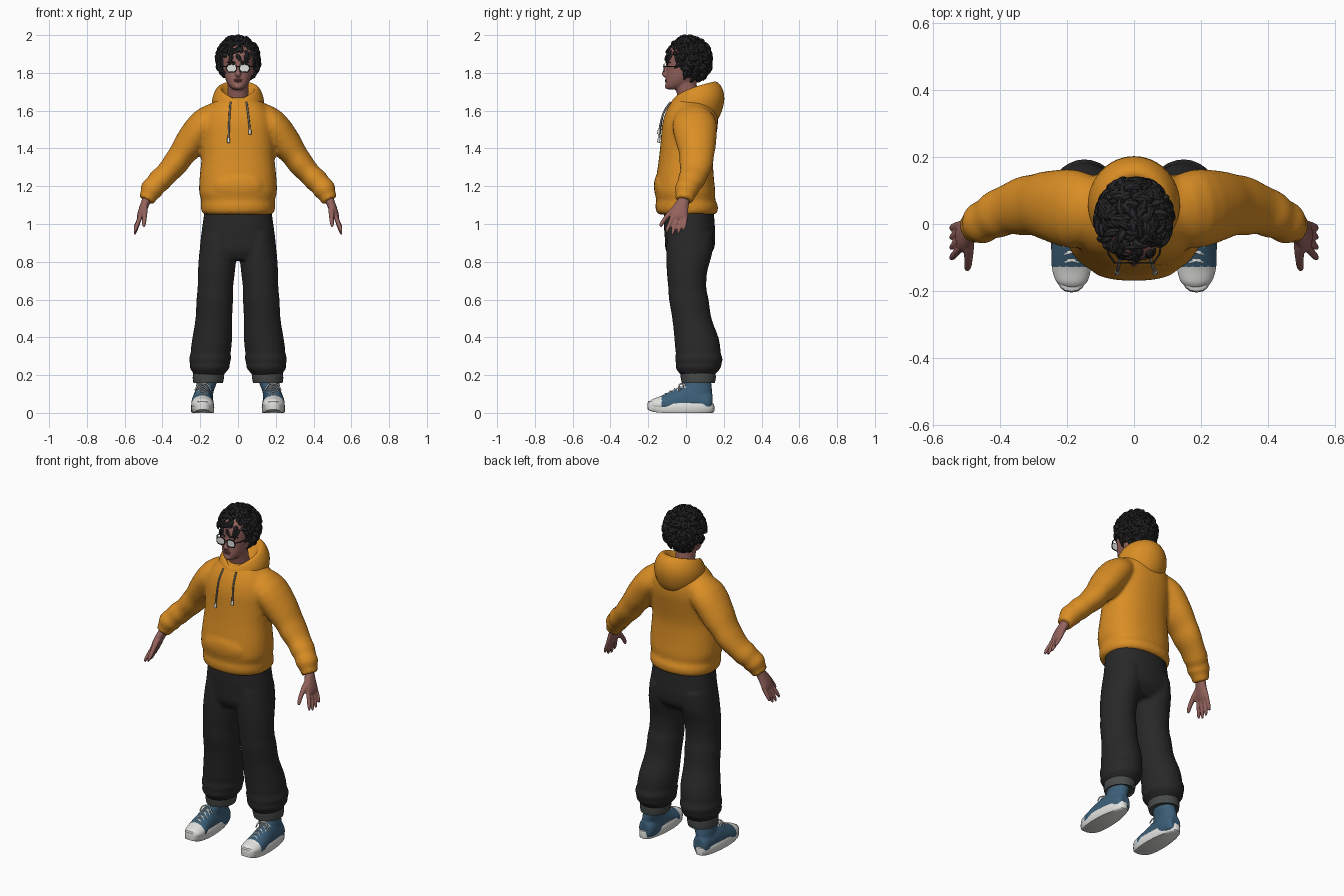
import bpy, bmesh, math, random
from mathutils import Vector as V

random.seed(4)
TAU = math.tau


def material(name, *rgb):
    m = bpy.data.materials.new(name)
    m.diffuse_color = (*rgb, 1)
    return m


ORANGE = material("orange cloth", 0.70, 0.27, 0.018)
BLACK = material("black cloth", 0.021, 0.021, 0.021)
HAIR = material("dark hair", 0.019, 0.019, 0.021)
GREY = material("grey cuff", 0.065, 0.07, 0.07)
BLUE = material("blue canvas", 0.045, 0.115, 0.19)
WHITE = material("white rubber", 0.75, 0.75, 0.73)
SKIN = material("skin", 0.30, 0.125, 0.11)
LIP = material("lips", 0.20, 0.065, 0.06)
CORD = material("cord grey", 0.25, 0.23, 0.2)


def loft(bm, rings):
    """Bridge rings of points and cap both ends."""
    vs = [[bm.verts.new(p) for p in r] for r in rings]
    n = len(vs[0])
    for a, b in zip(vs, vs[1:]):
        for i in range(n):
            bm.faces.new((a[i], a[(i + 1) % n], b[(i + 1) % n], b[i]))
    bm.faces.new(vs[0])
    bm.faces.new(vs[-1])


def refine(rows, k):
    """Catmull-Rom interpolation of the rows."""
    rows = [V(r) for r in rows]
    out = []
    for i in range(len(rows) - 1):
        a, b, c = rows[max(i - 1, 0)], rows[i], rows[i + 1]
        d = rows[min(i + 2, len(rows) - 1)]
        for j in range(k):
            t = j / k
            out.append(0.5 * (2 * b + (c - a) * t + (2 * a - 5 * b + 4 * c - d) * t * t
                              + (3 * b - a - 3 * c + d) * t ** 3))
    return out + [rows[-1]]


def tube(bm, rows, n=16, k=1, hint=(0, 1, 0), flat=False, p=1.0, mirror=False):
    """Sweep an ellipse; each row is x, y, z, side radius, radius along hint."""
    rows = refine(rows, k)
    rings = []
    for i, r in enumerate(rows):
        c = V(r[:3])
        t = V(rows[min(i + 1, len(rows) - 1)][:3]) - V(rows[max(i - 1, 0)][:3])
        t = V((0, 0, 1)) if flat else t.normalized()
        h = V(hint)
        b = (h - t * h.dot(t)).normalized()
        u = b.cross(t)
        ring = []
        for j in range(n):
            ca, sa = math.cos(TAU * j / n), math.sin(TAU * j / n)
            ring.append(c + u * r[3] * math.copysign(abs(ca) ** p, ca)
                        + b * r[4] * math.copysign(abs(sa) ** p, sa))
        rings.append(ring)
    loft(bm, rings)
    if mirror:
        loft(bm, [[V((-q.x, q.y, q.z)) for q in r] for r in rings])


def span(z, cx, rx, yf, yb):
    return (cx, (yf + yb) / 2, z, rx, (yb - yf) / 2)


def ball(bm, c, r, mirror=False):
    for s in ((1, -1) if mirror else (1,)):
        g = bmesh.ops.create_uvsphere(bm, u_segments=16, v_segments=10, radius=1)
        for v in g["verts"]:
            v.co = V((s * (c[0] + v.co.x * r[0]), c[1] + v.co.y * r[1], c[2] + v.co.z * r[2]))


def finish(name, bm, mats, voxel=0, smooth=4, subsurf=0, angle=60, rule=None):
    bmesh.ops.recalc_face_normals(bm, faces=bm.faces)
    me = bpy.data.meshes.new(name)
    bm.to_mesh(me)
    bm.free()
    ob = bpy.data.objects.new(name, me)
    bpy.context.collection.objects.link(ob)
    bpy.ops.object.select_all(action='DESELECT')
    ob.select_set(True)
    bpy.context.view_layer.objects.active = ob
    if voxel:  # fuse overlapping parts into one skin
        m = ob.modifiers.new("fuse", 'REMESH')
        m.mode, m.voxel_size = 'VOXEL', voxel
        bpy.ops.object.modifier_apply(modifier="fuse")
        m = ob.modifiers.new("relax", 'SMOOTH')
        m.factor, m.iterations = 0.5, smooth
        bpy.ops.object.modifier_apply(modifier="relax")
    if subsurf:
        ob.modifiers.new("round", 'SUBSURF').levels = subsurf
        bpy.ops.object.modifier_apply(modifier="round")
    for m in mats:
        ob.data.materials.append(m)
    for f in ob.data.polygons:
        f.material_index = rule(f.center) if rule else 0
    bpy.ops.object.shade_smooth_by_angle(angle=math.radians(angle))
    return ob


# hoodie: body, front pouch and sleeves
bm = bmesh.new()
tube(bm, [span(*r) for r in (
    (1.05, 0, .175, -.14, .15), (1.065, 0, .193, -.157, .167), (1.10, 0, .197, -.162, .168),
    (1.125, 0, .195, -.157, .155), (1.17, 0, .206, -.165, .155), (1.25, 0, .203, -.157, .147),
    (1.35, 0, .193, -.143, .143), (1.45, 0, .193, -.133, .157), (1.52, 0, .192, -.127, .168),
    (1.58, 0, .178, -.112, .168), (1.63, 0, .145, -.088, .155), (1.67, 0, .10, -.06, .125))],
    n=40, k=3, flat=True, p=0.88)
ball(bm, (0, -.135, 1.2), (.13, .036, .075))
tube(bm, [(.10, .04, 1.57, .08, .09), (.18, .045, 1.525, .085, .118), (.255, .055, 1.425, .083, .105),
          (.30, .057, 1.365, .07, .092), (.335, .053, 1.315, .068, .088), (.38, .042, 1.265, .06, .075),
          (.415, .027, 1.23, .063, .072), (.437, .015, 1.207, .057, .063), (.458, .003, 1.18, .061, .064),
          (.472, -.004, 1.152, .048, .052), (.487, -.01, 1.125, .044, .048)],
     n=24, k=3, mirror=True)
finish("hoodie", bm, [ORANGE], voxel=.011)

# hood lying behind the neck, rim rising to the back
bm = bmesh.new()
rings = []
for yf, yb, rx, zf, zb in (
        (-.06, .14, .10, 1.59, 1.52), (-.078, .18, .125, 1.61, 1.56), (-.088, .203, .143, 1.63, 1.63),
        (-.08, .208, .137, 1.645, 1.69), (-.072, .185, .118, 1.655, 1.74), (-.064, .155, .10, 1.655, 1.762),
        (-.053, .13, .083, 1.64, 1.745), (-.04, .10, .065, 1.62, 1.68)):
    ring = []
    for i in range(24):
        a = TAU * i / 24
        t = (1 - math.cos(a)) / 2
        ring.append(V((rx * math.sin(a), yf + (yb - yf) * t, zf + (zb - zf) * math.sqrt(t))))
    rings.append(ring)
loft(bm, rings)
finish("hood", bm, [ORANGE], subsurf=1)

# drawstrings and their tips
cords, tips = bmesh.new(), bmesh.new()
for x0, x1, z in ((-.04, -.05, 1.45), (.045, .063, 1.495)):
    tube(cords, [(x0, -.082, 1.645, .005, .005), ((x0 + x1) / 2, -.122, 1.58, .005, .005),
                 (x1, -.142, z, .005, .005)], n=8, k=3)
    tube(tips, [(x1, -.142, z + .005, .007, .007), (x1, -.146, z - .02, .008, .008)], n=8)
finish("drawstrings", cords, [CORD])
finish("drawstring_tips", tips, [WHITE])

# trousers
bm = bmesh.new()
tube(bm, [span(*r) for r in (
    (1.09, 0, .175, -.115, .145), (1.0, 0, .187, -.117, .152), (.92, 0, .198, -.112, .155),
    (.86, 0, .20, -.107, .145), (.81, 0, .185, -.08, .10))], n=36, k=3, flat=True, p=0.88)
tube(bm, [span(*r) for r in (
    (.95, .10, .09, -.10, .145), (.85, .106, .099, -.105, .14), (.75, .114, .098, -.102, .113),
    (.66, .12, .094, -.094, .108), (.6, .123, .097, -.09, .12), (.5, .128, .097, -.073, .135),
    (.4, .136, .105, -.062, .172), (.345, .142, .107, -.058, .182), (.315, .145, .106, -.054, .184),
    (.285, .148, .112, -.058, .195), (.262, .149, .105, -.053, .188), (.24, .15, .106, -.055, .185),
    (.215, .152, .088, -.04, .165), (.19, .155, .072, -.015, .14))],
    n=28, k=3, flat=True, mirror=True)
finish("trousers", bm, [BLACK], voxel=.01, smooth=3)

# turned-up trouser hems
bm = bmesh.new()
tube(bm, [span(*r) for r in (
    (.165, .158, .066, -.008, .138), (.158, .158, .078, -.022, .153), (.185, .157, .083, -.028, .158),
    (.212, .155, .082, -.03, .157), (.217, .155, .07, -.02, .145))], n=24, flat=True, mirror=True)
finish("trouser_hems", bm, [GREY], angle=50)

# canvas shoe uppers with white toe caps
bm = bmesh.new()
tube(bm, [(.185, -.192, .045, .02, .015), (.185, -.175, .045, .046, .03), (.187, -.13, .045, .059, .045),
          (.19, -.07, .05, .057, .068), (.188, .0, .055, .052, .09), (.182, .07, .055, .052, .075),
          (.18, .12, .055, .047, .06), (.18, .14, .055, .03, .045)],
     n=24, k=3, hint=(0, 0, 1), mirror=True)
tube(bm, [span(*r) for r in ((.05, .182, .045, -.03, .135), (.11, .178, .048, -.03, .138),
                             (.15, .168, .053, -.015, .135), (.185, .163, .055, -.005, .13))],
     n=24, k=3, flat=True, mirror=True)
bmesh.ops.bisect_plane(bm, geom=bm.verts[:] + bm.edges[:] + bm.faces[:],
                       plane_co=(0, 0, .012), plane_no=(0, 0, -1), clear_outer=True)
bmesh.ops.holes_fill(bm, edges=[e for e in bm.edges if e.is_boundary])
finish("shoe_uppers", bm, [BLUE, WHITE], voxel=.006, smooth=2,
       rule=lambda c: 1 if c.y < -.128 else 0)

# rubber soles
bm = bmesh.new()
for s in (1, -1):
    rings = []
    for z, f in ((0, .93), (.006, .99), (.03, 1), (.048, .98), (.052, .93)):
        ring = []
        for i in range(32):
            a = TAU * i / 32
            ca, sa = math.cos(a), math.sin(a)
            w = (.061 + .006 * ca) * f * math.copysign(abs(sa) ** .75, sa)
            ring.append(V((s * (.187 + w), -.027 - .178 * f * ca, z + (.012 * max(ca, 0) ** 6))))
        rings.append(ring)
    loft(bm, rings)
finish("shoe_soles", bm, [WHITE], angle=45)

# laces
bm = bmesh.new()
for i in range(5):
    y, z = -.108 + i * .024, .094 + i * .0125
    w = .036 - i * .002
    for d in (.01, -.01):
        tube(bm, [(.188 - w, y - d, z - .017, .004, .004), (.188, y, z + .009, .004, .004),
                  (.188 + w, y + d, z - .017, .004, .004)], n=6, k=3, mirror=True)
for d in (-1, 1):
    tube(bm, [(.186, -.012, .155, .004, .004), (.186 + d * .025, -.035, .15, .004, .004),
              (.186 + d * .042, -.035, .118, .004, .004)], n=6, k=3, mirror=True)
finish("laces", bm, [WHITE])

# hands: palm, four fingers and thumb
bm = bmesh.new()
tube(bm, [(.472, -.005, 1.16, .026, .032), (.487, -.014, 1.12, .024, .032), (.503, -.03, 1.08, .022, .044),
          (.517, -.035, 1.045, .018, .047), (.523, -.036, 1.028, .012, .04)], k=2, mirror=True)
for y, l in ((-.07, .92), (-.046, 1.05), (-.022, 1.0), (.0, .8)):
    tube(bm, [(.515, y, 1.045, .012, .012), (.53, y * 1.12 - .005, 1.045 - .042 * l, .0115, .0115),
              (.542, y * 1.25 - .01, 1.045 - .075 * l, .0105, .0105),
              (.548, y * 1.3 - .013, 1.045 - .098 * l, .005, .005)], n=10, k=2, mirror=True)
tube(bm, [(.497, -.03, 1.105, .017, .02), (.495, -.072, 1.07, .016, .017), (.495, -.107, 1.033, .0125, .013),
          (.498, -.13, 1.0, .011, .011), (.5, -.136, .985, .005, .005)], n=10, k=2, hint=(1, 0, 0), mirror=True)
finish("hands", bm, [SKIN], voxel=.005, smooth=2)

# head with neck, nose, brow, cheeks and ears
bm = bmesh.new()
tube(bm, [span(*r) for r in (
    (1.712, 0, .022, -.092, -.04), (1.722, 0, .038, -.106, -.01), (1.745, 0, .056, -.108, .03),
    (1.775, 0, .069, -.106, .06), (1.81, 0, .078, -.103, .08), (1.85, 0, .083, -.104, .09),
    (1.89, 0, .084, -.104, .095), (1.93, 0, .075, -.085, .085), (1.955, 0, .045, -.05, .05))],
    n=28, k=3, flat=True, p=.92)
tube(bm, [(0, .03, 1.6, .065, .065), (0, .01, 1.68, .055, .055), (0, -.005, 1.76, .056, .06)], k=2)
tube(bm, [(0, -.098, 1.84, .009, .01), (0, -.11, 1.81, .011, .011), (0, -.116, 1.793, .016, .013),
          (0, -.107, 1.782, .01, .008)], n=12, k=2)
ball(bm, (0, -.1, 1.728), (.022, .013, .014))
ball(bm, (.084, .005, 1.815), (.012, .02, .032), True)
finish("head", bm, [SKIN], voxel=.006, smooth=2)

# lips
bm = bmesh.new()
ball(bm, (0, -.105, 1.763), (.024, .007, .0045))
ball(bm, (0, -.105, 1.755), (.02, .007, .005))
finish("lips", bm, [LIP])

# eyebrows
bm = bmesh.new()
tube(bm, [(.014, -.104, 1.852, .003, .004), (.035, -.1, 1.86, .005, .006), (.06, -.08, 1.853, .002, .003)],
     n=8, k=3, mirror=True)
finish("eyebrows", bm, [HAIR])

# glasses: lenses, rims, bridge and temples
lens, frame = bmesh.new(), bmesh.new()
tube(lens, [(.034, -.117, 1.825, .025, .02), (.034, -.113, 1.825, .025, .02)],
     n=24, hint=(0, 0, 1), p=.7, mirror=True)
finish("lenses", lens, [WHITE], angle=30)
for i in range(24):
    pts = []
    for a in (TAU * i / 24, TAU * (i + 1) / 24):
        ca, sa = math.cos(a), math.sin(a)
        pts.append((.034 + .026 * math.copysign(abs(ca) ** .7, ca), -.116,
                    1.825 + .021 * math.copysign(abs(sa) ** .7, sa), .0032, .0032))
    tube(frame, pts, n=6, mirror=True)
tube(frame, [(-.01, -.116, 1.832, .003, .003), (0, -.12, 1.835, .003, .003), (.01, -.116, 1.832, .003, .003)], n=6)
tube(frame, [(.059, -.115, 1.835, .003, .003), (.076, -.09, 1.835, .003, .003), (.091, .01, 1.835, .003, .003)],
     n=6, hint=(0, 0, 1), mirror=True)
finish("glasses_frame", frame, [BLACK])

# curly hair: a cap covered in tapered curls
bm = bmesh.new()
C, R = V((0, .016, 1.868)), V((.1, .107, .113))
ball(bm, C, R)
N = 330
for i in range(N):
    z = 1 - 2 * (i + .5) / N
    a = i * 2.39996
    r = math.sqrt(1 - z * z)
    d = V((r * math.cos(a), r * math.sin(a), z))
    p = V((d.x * R.x, d.y * R.y, d.z * R.z)) + C
    if p.z < 1.775 or (p.y < -.03 and p.z < 1.885) or (p.y < .03 and p.z < 1.81):
        continue
    t = V((random.uniform(-1, 1), random.uniform(-1, 1), random.uniform(-1.3, .5)))
    t = (t - d * t.dot(d)).normalized()
    s = d.cross(t) * random.uniform(-.016, .016)
    h = random.uniform(.7, 1.15)
    path = ((p - d * .006, .009), (p + d * .008 * h + t * .006, .013),
            (p + d * .014 * h + t * .02 + s * .5, .011), (p + d * .013 * h + t * .033 + s * 1.3, .007),
            (p + d * .008 * h + t * .041 + s * 2.2, .0015))
    tube(bm, [(*q, w, w * .75) for q, w in path], n=6, k=2, hint=d)
finish("hair", bm, [HAIR], angle=50)
